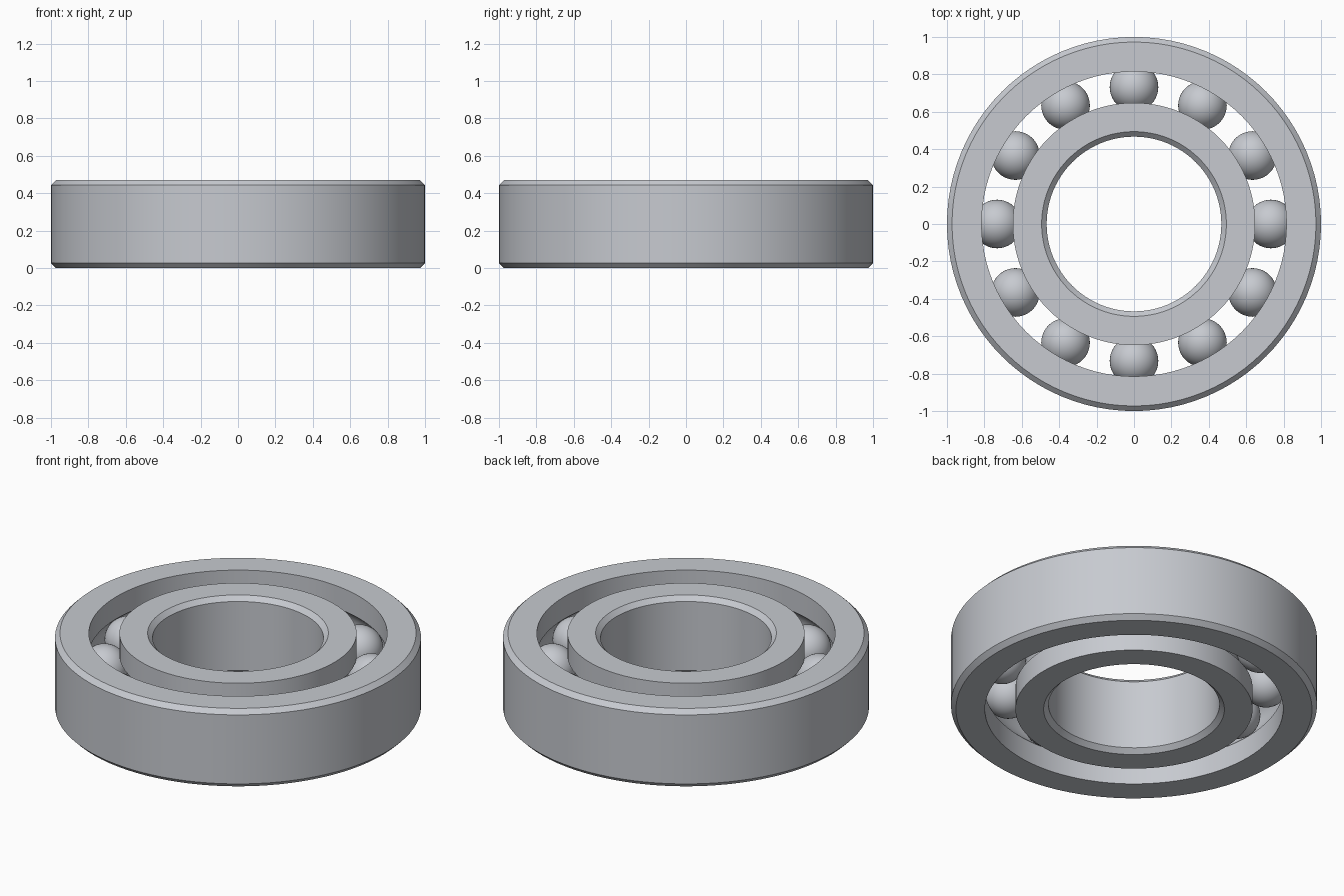
import bpy, bmesh, math

HEIGHT = 0.47
MID = HEIGHT / 2
CHAMFER = 0.027
PITCH = 0.732        # radius of the ball circle
BALL = 0.13
BALL_COUNT = 12
SEGMENTS = 96

cube = bpy.data.objects.get("Cube")
if cube:
    bpy.data.objects.remove(cube, do_unlink=True)

steel = bpy.data.materials.new("brushed steel")
steel.use_nodes = True
colour = (0.57, 0.59, 0.63, 1)
steel.diffuse_color = colour
steel.node_tree.nodes["Principled BSDF"].inputs["Base Color"].default_value = colour


def finish(bm, name):
    """Turn a bmesh into a smooth steel object with sharp edges kept."""
    bmesh.ops.recalc_face_normals(bm, faces=bm.faces)
    mesh = bpy.data.meshes.new(name)
    bm.to_mesh(mesh)
    bm.free()
    mesh.materials.append(steel)
    obj = bpy.data.objects.new(name, mesh)
    bpy.context.collection.objects.link(obj)
    bpy.ops.object.select_all(action='DESELECT')
    obj.select_set(True)
    bpy.context.view_layer.objects.active = obj
    bpy.ops.object.shade_smooth_by_angle(angle=math.radians(25))
    return obj


def race_profile(plain, land):
    """Closed section: chamfered plain wall, and a land wall with a ball groove."""
    side = 1 if land > plain else -1
    step = side * CHAMFER
    points = [(land, 0), (plain + step, 0), (plain, CHAMFER),
              (plain, HEIGHT - CHAMFER), (plain + step, HEIGHT), (land, HEIGHT)]
    groove = BALL + 0.001
    reach = math.acos(abs(PITCH - land) / groove)
    steps = 14
    for i in range(steps + 1):
        a = reach * (1 - 2 * i / steps)
        points.append((PITCH - side * groove * math.cos(a), MID + groove * math.sin(a)))
    return points


def revolve(name, profile):
    bm = bmesh.new()
    rings = []
    for i in range(SEGMENTS):
        a = math.tau * i / SEGMENTS
        rings.append([bm.verts.new((r * math.cos(a), r * math.sin(a), z))
                      for r, z in profile])
    for i, ring in enumerate(rings):
        after = rings[(i + 1) % SEGMENTS]
        for j in range(len(profile)):
            k = (j + 1) % len(profile)
            bm.faces.new((ring[j], after[j], after[k], ring[k]))
    return finish(bm, name)


# Outer and inner races
revolve("outer_race", race_profile(1.0, 0.815))
revolve("inner_race", race_profile(0.467, 0.648))

# Balls, sharing one mesh
bm = bmesh.new()
bmesh.ops.create_uvsphere(bm, u_segments=40, v_segments=24, radius=BALL)
first = finish(bm, "ball_1")
for i in range(BALL_COUNT):
    ball = first
    if i:
        ball = bpy.data.objects.new(f"ball_{i + 1}", first.data)
        bpy.context.collection.objects.link(ball)
    a = math.tau * i / BALL_COUNT
    ball.location = (PITCH * math.cos(a), PITCH * math.sin(a), MID)
